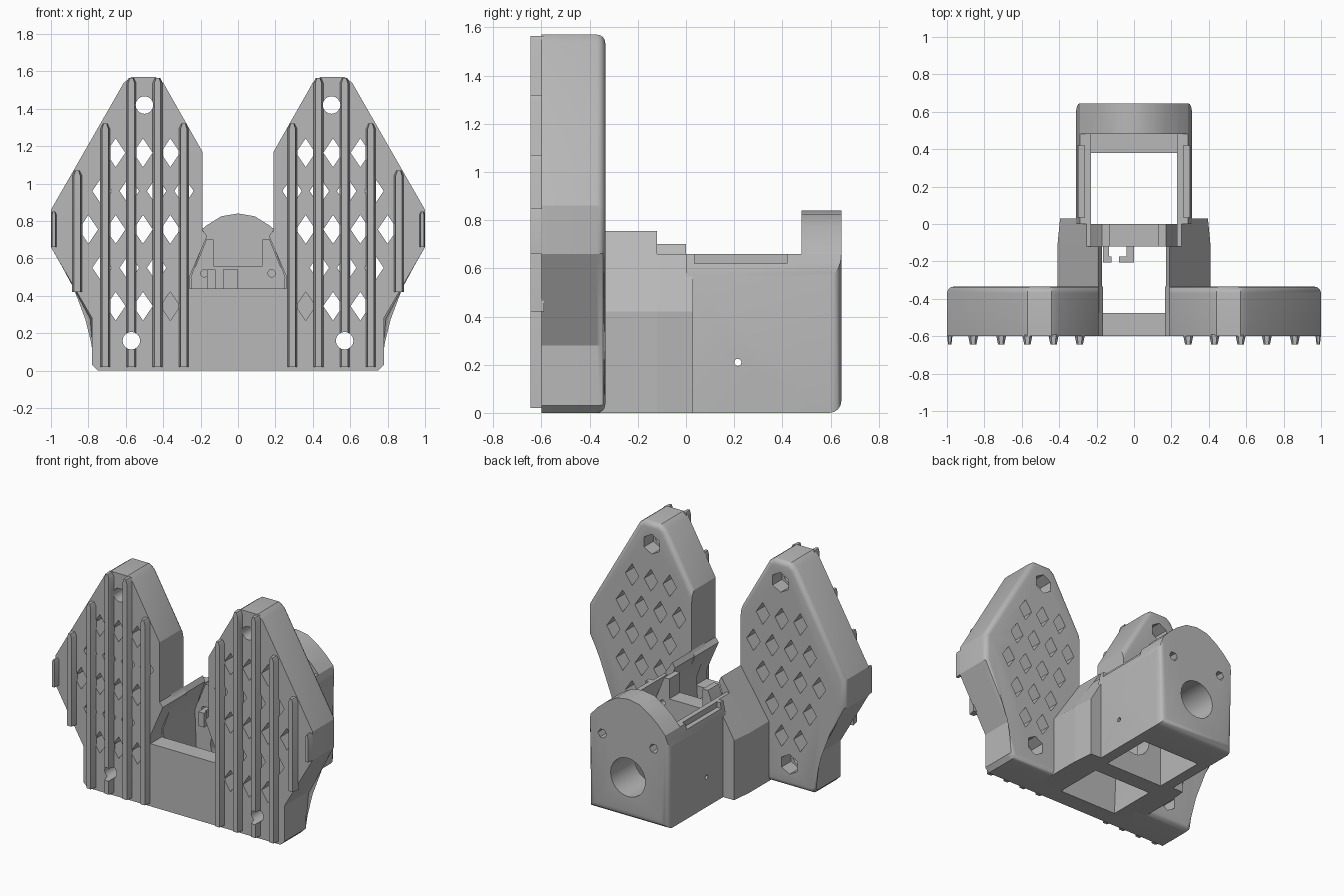
import bpy, bmesh, math
from mathutils import Matrix, Vector

if "Cube" in bpy.data.objects:
    bpy.data.objects.remove(bpy.data.objects["Cube"], do_unlink=True)

grey = bpy.data.materials.new("plain grey")
grey.use_nodes = True
grey.diffuse_color = (0.48, 0.48, 0.48, 1)
grey.node_tree.nodes["Principled BSDF"].inputs["Base Color"].default_value = grey.diffuse_color


def prism(bm, outline, y0, y1):
    """Extrude an x-z outline from y0 to y1."""
    lo = [bm.verts.new((x, y0, z)) for x, z in outline]
    hi = [bm.verts.new((x, y1, z)) for x, z in outline]
    bm.faces.new(lo)
    bm.faces.new(hi[::-1])
    for i in range(len(lo)):
        j = (i + 1) % len(lo)
        bm.faces.new((lo[j], lo[i], hi[i], hi[j]))


def box(bm, x0, x1, y0, y1, z0, z1):
    prism(bm, [(x0, z0), (x1, z0), (x1, z1), (x0, z1)], y0, y1)


def ring(x, z, rx, rz, n, turn=0):
    return [(x + rx * math.cos(turn + math.tau * i / n),
             z + rz * math.sin(turn + math.tau * i / n)) for i in range(n)]


def round_edges(bm, test, size):
    edges = [e for e in bm.edges if test(e.verts[0].co, e.verts[1].co)]
    bmesh.ops.bevel(bm, geom=edges, offset=size, segments=4, profile=0.5, affect='EDGES')


def finish(bm, name):
    bmesh.ops.recalc_face_normals(bm, faces=bm.faces)
    mesh = bpy.data.meshes.new(name)
    bm.to_mesh(mesh)
    bm.free()
    mesh.materials.append(grey)
    ob = bpy.data.objects.new(name, mesh)
    bpy.context.collection.objects.link(ob)
    return ob


def activate(ob):
    bpy.ops.object.select_all(action='DESELECT')
    ob.select_set(True)
    bpy.context.view_layer.objects.active = ob


def cut(ob, bm):
    """Subtract the solids in bm from ob."""
    cutter = finish(bm, "cutter")
    mod = ob.modifiers.new("cut", 'BOOLEAN')
    mod.operation, mod.solver, mod.object = 'DIFFERENCE', 'EXACT', cutter
    activate(ob)
    bpy.ops.object.modifier_apply(modifier=mod.name)
    bpy.data.objects.remove(cutter, do_unlink=True)


def mirror(ob, name):
    twin = bpy.data.objects.new(name, ob.data.copy())
    twin.data.transform(Matrix.Scale(-1, 4, Vector((1, 0, 0))))
    twin.data.flip_normals()
    bpy.context.collection.objects.link(twin)
    return twin


def symmetric(half):
    return half + [(-x, z) for x, z in reversed(half) if x > 0]


FRONT, BACK = -0.60, -0.335
paddle = [(0.26, 0), (0.75, 0), (0.78, 0.03), (0.78, 0.28), (1, 0.66), (1, 0.86),
          (0.61, 1.54), (0.57, 1.57), (0.44, 1.57), (0.40, 1.54), (0.19, 1.17),
          (0.19, 0.75), (0.165, 0.72), (0.26, 0.5)]
hexes = [(0.50, 1.42), (0.57, 0.16)]


def inside(x, z, gap):
    """Is the point in the paddle, at least gap from its sloping sides?"""
    outer = min(1, 0.78 + (z - 0.28) * 0.58, 1 - (z - 0.86) * 0.575)
    inner = max(0.19, 0.19 + (z - 1.17) * 0.57, 0.26 if z < 0.55 else 0)
    return inner + gap < x < outer - gap


# Paddle plate with rounded back rim
bm = bmesh.new()
prism(bm, paddle, FRONT, BACK)
round_edges(bm, lambda a, b: a.y > BACK - 0.001 and b.y > BACK - 0.001
            and max(a.x, b.x) > 0.27, 0.035)
plate = finish(bm, "left_paddle")

# Diamond lattice, screw holes and hexagonal nut pockets
bm = bmesh.new()
for row in range(6):
    z = 0.345 + row * 0.205
    for col in range(8):
        x = 0.07 + col * 0.146 + (row % 2) * 0.073
        if inside(x, z, 0.075) and all(math.dist((x, z), h) > 0.16 for h in hexes):
            prism(bm, ring(x, z, 0.052, 0.077, 4), -0.7, 0)
for x, z in hexes:
    prism(bm, ring(x, z, 0.07, 0.07, 6, math.pi / 6), -0.44, 0)
cut(plate, bm)

# Tapered ribs on the paddle front
bm = bmesh.new()
for x, z0, z1 in [(0.29, 0.02, 1.32), (0.43, 0.02, 1.565), (0.57, 0.02, 1.565),
                  (0.71, 0.02, 1.32), (0.86, 0.42, 1.07), (0.985, 0.66, 0.85)]:
    start = len(bm.verts)
    w = 0.028 if x < 0.9 else 0.015
    prism(bm, [(x - w, z0), (x + w, z0), (x + w, z1 - w), (x + w / 2, z1),
               (x - w / 2, z1), (x - w, z1 - w)], -0.645, FRONT + 0.01)
    bm.verts.ensure_lookup_table()
    for v in bm.verts[start:]:
        if v.co.y < -0.64:
            v.co.x = x + (v.co.x - x) * 0.6
ribs = finish(bm, "left_ribs")
for ob in (plate, ribs):
    bm = bmesh.new()
    for x, z in hexes:
        prism(bm, ring(x, z, 0.047, 0.047, 16), -0.7, -0.3)
    cut(ob, bm)

# Front wall between the paddles
bm = bmesh.new()
box(bm, -0.265, 0.265, FRONT, -0.475, 0, 0.44)
finish(bm, "front_wall")

# Sloped arm joining a paddle to the rear housing
bm = bmesh.new()
prism(bm, [(0.23, 0), (0.41, 0), (0.41, 0.42), (0.19, 0.755), (0.17, 0.72), (0.25, 0.5)],
      BACK - 0.14, -0.12)
prism(bm, [(0.23, 0), (0.41, 0), (0.41, 0.42), (0.255, 0.66), (0.23, 0.66)], -0.121, 0.03)
for v in bm.verts:
    if v.co.y > 0 and v.co.x > 0.4:
        v.co.x = 0.395
arm = finish(bm, "left_arm")

# Cross bar with cable slot, bore and bolt holes
bm = bmesh.new()
prism(bm, symmetric([(0.25, 0), (0.25, 0.5), (0.17, 0.7), (0.13, 0.7), (0.13, 0.56)]),
      -0.12, 0)
bar = finish(bm, "cross_bar")
bm = bmesh.new()
prism(bm, ring(0, 0.29, 0.13, 0.13, 24), -0.3, 0.2)
for x in (-0.18, 0.18):
    prism(bm, ring(x, 0.52, 0.02, 0.02, 12), -0.3, 0.2)
cut(bar, bm)

# Small cable clips in front of the bar
bm = bmesh.new()
for x0, x1, tip in [(-0.165, -0.135, -0.12), (-0.04, 0.0, -0.08)]:
    box(bm, x0, x1, -0.205, -0.11, 0.44, 0.54)
    box(bm, min(x0, tip), max(x1, tip), -0.205, -0.175, 0.44, 0.54)
finish(bm, "cable_clips")

# Rear housing with arched end wall
bm = bmesh.new()
prism(bm, symmetric([(0.31, 0), (0.31, 0.57), (0.29, 0.66), (0.235, 0.72),
                     (0.17, 0.775), (0.09, 0.825), (0, 0.84)]), 0, 0.645)
round_edges(bm, lambda a, b: min(a.y, b.y) > 0.64 and max(a.z, b.z) < 0.6, 0.05)
housing = finish(bm, "rear_housing")
bm = bmesh.new()
box(bm, -0.5, 0.5, -0.1, 0.48, 0.66, 1)
cut(housing, bm)
bm = bmesh.new()
box(bm, -0.23, 0.23, -0.1, 0.38, -0.1, 0.7)
cut(housing, bm)
bm = bmesh.new()
box(bm, -0.23, 0.23, 0.37, 0.48, 0.5, 0.9)
for x in (-0.32, 0.265):
    box(bm, x, x + 0.055, 0.035, 0.42, 0.62, 0.7)
cut(housing, bm)

# Shaft bore, bolt holes and side pin hole
bm = bmesh.new()
prism(bm, ring(0, 0.29, 0.135, 0.135, 24), 0.3, 0.8)
for x in (-0.2, 0.2):
    prism(bm, ring(x, 0.545, 0.033, 0.033, 6), 0.56, 0.8)
cut(housing, bm)
bm = bmesh.new()
bmesh.ops.create_cone(bm, cap_ends=True, segments=12, radius1=0.015, radius2=0.015, depth=1,
                      matrix=Matrix.Translation((0, 0.215, 0.21)) @ Matrix.Rotation(math.pi / 2, 4, 'Y'))
cut(housing, bm)

for ob, name in [(plate, "right_paddle"), (ribs, "right_ribs"), (arm, "right_arm")]:
    mirror(ob, name)

# Soft curves with crisp corners
for ob in list(bpy.context.collection.objects):
    if ob.type == 'MESH':
        activate(ob)
        bpy.ops.object.shade_smooth_by_angle(angle=math.radians(28))
